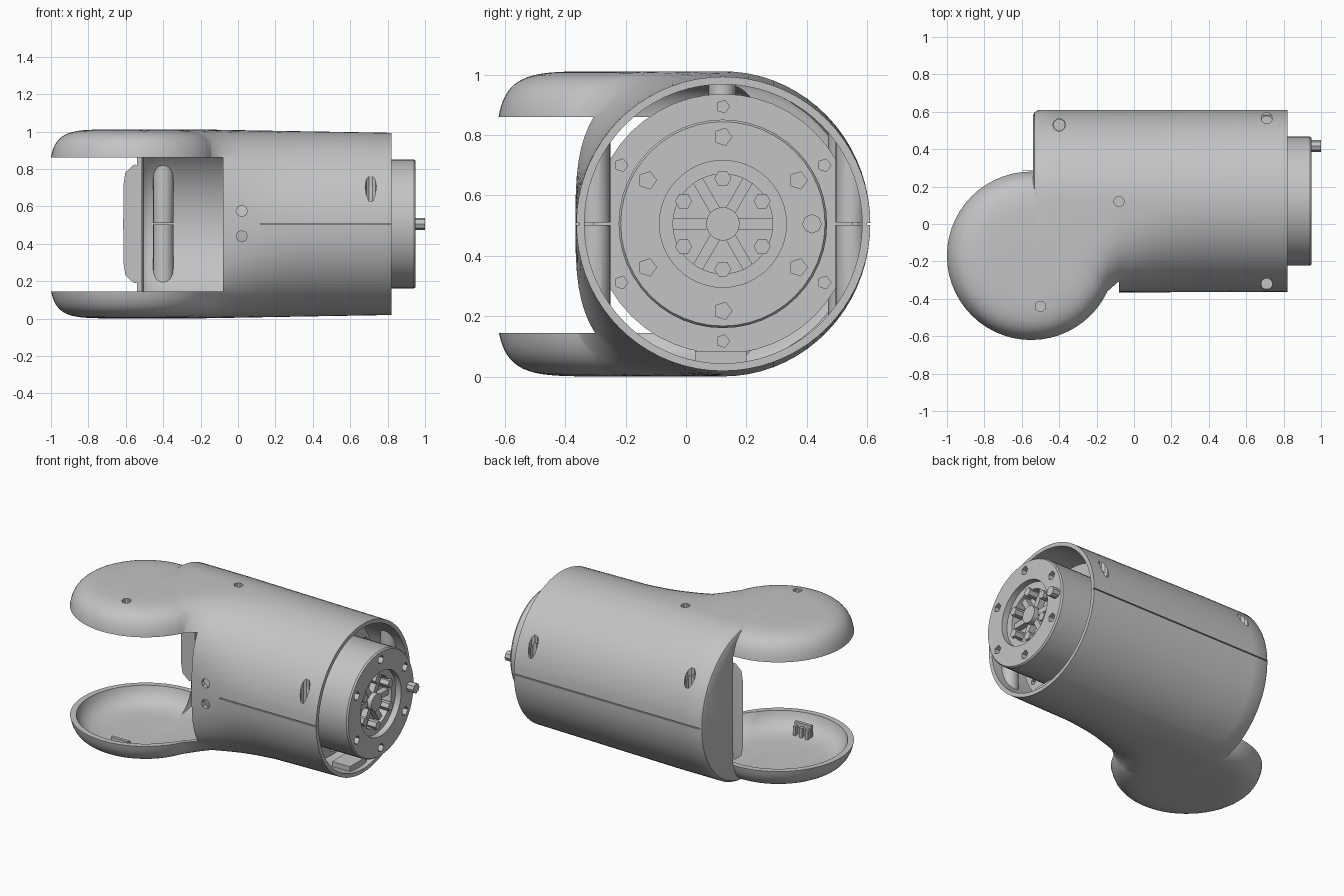
import bpy, bmesh, math
from mathutils import Matrix

if "Cube" in bpy.data.objects:
    bpy.data.objects.remove(bpy.data.objects["Cube"])

CY, CZ = 0.122, 0.506          # axis of the barrel
POD = (-0.55, -0.17)           # centre of the round pods

grey = bpy.data.materials.new("light grey")
grey.diffuse_color = (0.55, 0.55, 0.55, 1)
grey.use_nodes = True
grey.node_tree.nodes["Principled BSDF"].inputs["Base Color"].default_value = grey.diffuse_color


def make(name, bm):
    bmesh.ops.remove_doubles(bm, verts=bm.verts, dist=1e-5)
    bmesh.ops.recalc_face_normals(bm, faces=bm.faces)
    me = bpy.data.meshes.new(name)
    bm.to_mesh(me)
    bm.free()
    me.materials.append(grey)
    ob = bpy.data.objects.new(name, me)
    bpy.context.collection.objects.link(ob)
    return ob


def skin(name, rings):
    """Closed solid through a list of rings with equal point counts."""
    bm = bmesh.new()
    vs = [[bm.verts.new(p) for p in r] for r in rings]
    n = len(vs[0])
    for a, b in zip(vs, vs[1:]):
        for i in range(n):
            j = (i + 1) % n
            bm.faces.new((a[i], a[j], b[j], b[i]))
    bm.faces.new(vs[0])
    bm.faces.new(vs[-1][::-1])
    return make(name, bm)


def box(name, x0, x1, y0, y1, z0, z1):
    return skin(name, [[(x, y0, z0), (x, y1, z0), (x, y1, z1), (x, y0, z1)] for x in (x0, x1)])


def rod(name, axis, a, b, c0, c1, r, n=16, r2=None):
    """Rod along 'x', 'y' or 'z'; a, b are the other two coordinates in order."""
    rings = []
    for c, rr in ((c0, r), (c1, r2 or r)):
        ring = []
        for i in range(n):
            t = 2 * math.pi * i / n
            u, v = a + rr * math.cos(t), b + rr * math.sin(t)
            ring.append({'x': (c, u, v), 'y': (u, c, v), 'z': (u, v, c)}[axis])
        rings.append(ring)
    return skin(name, rings)


def boolean(ob, tool, op='DIFFERENCE', keep=False):
    m = ob.modifiers.new("cut", 'BOOLEAN')
    m.operation, m.object, m.solver = op, tool, 'EXACT'
    dg = bpy.context.evaluated_depsgraph_get()
    me = bpy.data.meshes.new_from_object(ob.evaluated_get(dg))
    ob.modifiers.clear()
    ob.data = me
    if not keep:
        bpy.data.objects.remove(tool)


def spow(c, n):
    return math.copysign(abs(c) ** (2 / n), c)


# x, front reach and front squareness of the barrel as it swells into the pods
STATIONS = [(-0.51, .745, 6), (-0.42, .725, 6), (-0.34, .68, 5.6), (-0.26, .635, 5),
            (-0.2, .585, 4.5), (-0.14, .52, 3.8), (-0.08, .488, 3.1), (0, .487, 2.7),
            (.1, .487, 2.35), (.2, .487, 2.15), (.35, .487, 2), (.82, .485, 2)]


def barrel(name, inset, x_start, x_end):
    rings = []
    rows = [(x_start, .745, 6, .03), (x_start + .008, .745, 6, .013)]
    rows += [(max(x, x_start + .03), f, n, 0) for x, f, n in STATIONS[:-1]]
    rows += [(x_end, .485, 2, 0)]
    for x, front, n, extra in rows:
        d = inset + extra
        h = .505 - .018 * max(0, min(1, (x + .2) / 1.0)) - d
        ring = []
        for i in range(72):
            c, s = math.cos(math.tau * i / 72), math.sin(math.tau * i / 72)
            k = 2 if c > 0 else n
            a = (.488 if c > 0 else front) - d
            ring.append((x, CY + a * spow(c, k), CZ + h * spow(s, k)))
        rings.append(ring)
    return skin(name, rings)


def pod(name, radius, half):
    rings = []
    for i in range(1, 40):
        t = -math.pi / 2 + math.pi * i / 40
        r, z = radius * spow(math.cos(t), 6), CZ + half * spow(math.sin(t), 6)
        rings.append([(POD[0] + r * math.cos(math.tau * j / 56),
                       POD[1] + r * math.sin(math.tau * j / 56), z) for j in range(56)])
    return skin(name, rings)


# --- outer housing: barrel and pods, hollowed, with the joint gap cut out
shell = barrel("housing_shell", 0, -0.54, .82)
boolean(shell, pod("pod_outer", .46, .505), 'UNION')
boolean(shell, barrel("barrel_hollow", .027, -0.512, .95))
boolean(shell, pod("pod_hollow", .427, .477))
boolean(shell, box("joint_gap", -1.1, -0.08, -0.8, .285, .145, .86))

# seam between the two half shells
boolean(shell, box("seam_back", -0.6, .9, .599, .7, .502, .509))
boolean(shell, box("seam_front", .12, .9, -0.5, -0.353, .502, .509))

# screw holes in the upper half, and two small ones in front
for x, y, z0, r in ((-.4, .53, .6, .034), (.71, .565, .58, .03), (.71, -.32, .6, .03),
                    (-.08, .12, .9, .028), (-.5, -.44, .9, .028)):
    boolean(shell, rod("hole", 'z', x, y, z0, 1.1, r, 10))
for z in (.44, .575):
    boolean(shell, rod("hole", 'y', .02, z, -.5, -.3, .03, 8))

parts = [shell]

# --- screw posts inside the barrel, split at the seam
for k, (x, y, r) in enumerate(((-.4, .525, .055), (.71, .545, .05), (.71, -.3, .05))):
    for side, z0, z1 in (("upper", .51, .85), ("lower", .16, .502)):
        post = rod(f"screw_post_{side}_{k}", 'z', x, y, z0, z1, r)
        boolean(post, rod("limit", 'x', CY, CZ, -1, 1, .468, 72), 'INTERSECT')
        if side == "upper":
            boolean(post, rod("bore", 'z', x, y + (.005 if y > 0 else -.02), .6, 1.1, .03, 10))
        parts.append(post)

# short posts under the top holes
for name, x, y in (("pod_post", -.5, -.44), ("neck_post", -.08, .12)):
    parts.append(rod(name, 'z', x, y, .93, .975, .045, 12))

# --- wall that closes the front of the barrel beside the gap
wall = box("gap_wall", -.08, -.06, -.4, -.255, .12, .89)
boolean(wall, rod("limit", 'x', CY, CZ, -1, 1, .475, 72), 'INTERSECT')
parts.append(wall)

# --- clip in the lower pod, bracket at the barrel mouth
parts.append(box("pod_clip", -.57, -.45, -.5, -.48, .03, .12))
for i, x in enumerate((-.565, -.52, -.475)):
    parts.append(box(f"pod_clip_tooth_{i}", x, x + .02, -.48, -.455, .03, .1))
parts.append(box("mouth_bracket", .66, .79, .03, .2, .035, .085))

# --- motor: turned body with a stepped recess and hub
profile = [(-.05, .001), (-.05, .43), (.6, .43), (.6, .345), (.94, .345), (.95, .338),
           (.95, .21), (.91, .21), (.91, .165), (.85, .165), (.85, .055), (.92, .055), (.92, .001)]
motor = skin("motor_body", [[(x, CY + r * math.cos(math.tau * i / 48),
                              CZ + r * math.sin(math.tau * i / 48)) for i in range(48)]
                            for x, r in profile])
for deg in (30, 90, 150, 210, 270, 330):
    c, s = math.cos(math.radians(deg)), math.sin(math.radians(deg))
    boolean(motor, rod("face_hole", 'x', CY + .288 * c, CZ + .288 * s, .89, .97, .03, 5))
    boolean(motor, rod("flange_hole", 'x', CY + .388 * c, CZ + .388 * s, .55, .65, .022, 5))
parts.append(motor)

# spokes and bolts in the recess, and the locating pin on the face
for i in range(6):
    sp = box(f"hub_spoke_{i}", .845, .89, .05, .17, -.018, .018)
    sp.data.transform(Matrix.Translation((0, CY, CZ)) @ Matrix.Rotation(math.tau * i / 6, 4, 'X'))
    parts.append(sp)
    t = math.tau * (i + .5) / 6
    parts.append(rod(f"hub_bolt_{i}", 'x', CY + .15 * math.cos(t), CZ + .15 * math.sin(t),
                     .84, .93, .028, 6))
parts.append(rod("locating_pin", 'x', CY + .295, CZ, .93, 1.0, .032, 8))

# --- shading
bpy.ops.object.select_all(action='DESELECT')
for ob in parts:
    ob.select_set(True)
bpy.context.view_layer.objects.active = shell
bpy.ops.object.shade_smooth_by_angle(angle=math.radians(32))
